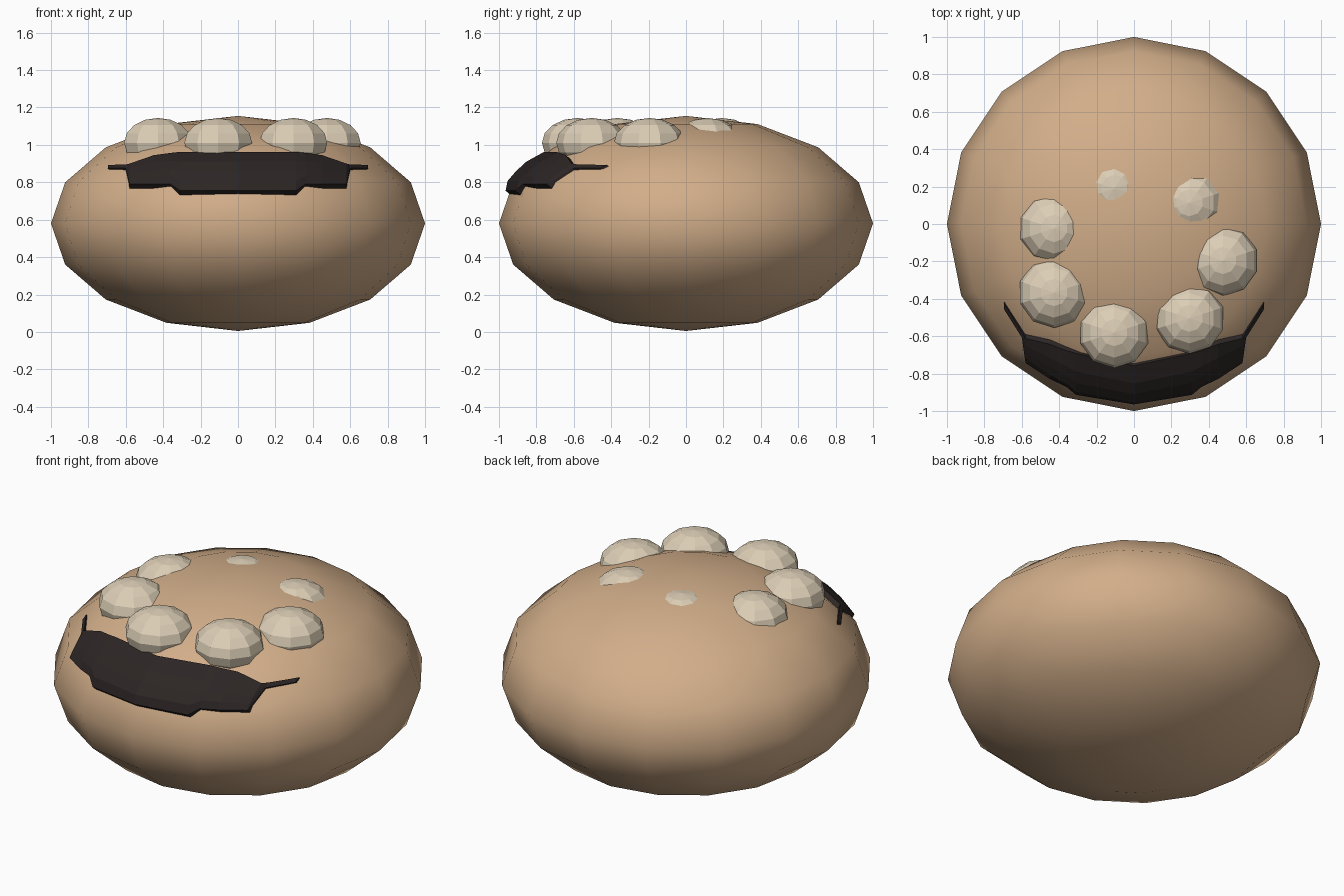
import bpy, bmesh, math

if "Cube" in bpy.data.objects:
    bpy.data.objects.remove(bpy.data.objects["Cube"])


def material(name, color):
    m = bpy.data.materials.new(name)
    m.diffuse_color = (*color, 1)
    m.use_nodes = True
    m.node_tree.nodes["Principled BSDF"].inputs["Base Color"].default_value = m.diffuse_color
    return m


crust_mat = material("crust", (0.64, 0.42, 0.25))
ball_mat = material("cream", (0.72, 0.62, 0.47))
dark_mat = material("dark", (0.025, 0.019, 0.018))

CZ, RZ = 0.58, 0.575


def ellipsoid(name, loc, scale, segs, rings, mat, smooth):
    bm = bmesh.new()
    bmesh.ops.create_uvsphere(bm, u_segments=segs, v_segments=rings, radius=1)
    bmesh.ops.scale(bm, vec=scale, verts=bm.verts)
    for f in bm.faces:
        f.smooth = smooth
    me = bpy.data.meshes.new(name)
    bm.to_mesh(me)
    bm.free()
    ob = bpy.data.objects.new(name, me)
    ob.location = loc
    bpy.context.collection.objects.link(ob)
    me.materials.append(mat)
    return ob


# Rounded body
ellipsoid("body", (0, 0, CZ), (1, 1, RZ), 16, 8, crust_mat, True)

# Oval ring of seven half-sunk balls
for i in range(7):
    a = math.tau * i / 7
    ellipsoid(f"top_ball_{i + 1}",
              (0.475 * math.cos(a), -0.195 + 0.395 * math.sin(a), 1.011),
              (0.19, 0.19, 0.133), 10, 8, ball_mat, False)


# Dark band hugging the front slope: (x, low z, high z, height above the body)
half = [(0.0, 0.755, 0.963, 0.035), (0.31, 0.755, 0.963, 0.03),
        (0.36, 0.79, 0.957, 0.03), (0.45, 0.79, 0.945, 0.022),
        (0.58, 0.79, 0.90, 0.012), (0.60, 0.875, 0.895, -0.005),
        (0.695, 0.877, 0.893, -0.025)]
stations = [(-x, a, b, o) for x, a, b, o in reversed(half[1:])] + half
ROWS = 5


def surface_y(x, z, off):
    r = math.sqrt(1 - ((z - CZ) / RZ) ** 2) + off
    return -math.sqrt(max(r * r - x * x, 0))


bm = bmesh.new()
loops = []
for x, lo, hi, off in stations:
    outer, inner = [], []
    for k in range(ROWS):
        t = k / (ROWS - 1)
        z = lo + (hi - lo) * t
        lift = off if 0 < k < ROWS - 1 else min(off, 0.012)
        y = surface_y(x, z, lift)
        outer.append(bm.verts.new((x, y, z)))
        inner.append(bm.verts.new((x, y + 0.06, z - 0.05)))
    loops.append(outer + inner[::-1])
n = 2 * ROWS
for A, B in zip(loops, loops[1:]):
    for k in range(n):
        j = (k + 1) % n
        bm.faces.new((A[k], B[k], B[j], A[j]))
bm.faces.new(loops[0])
bm.faces.new(loops[-1][::-1])
bmesh.ops.recalc_face_normals(bm, faces=bm.faces)
me = bpy.data.meshes.new("front_band")
bm.to_mesh(me)
bm.free()
me.materials.append(dark_mat)
bpy.context.collection.objects.link(bpy.data.objects.new("front_band", me))
